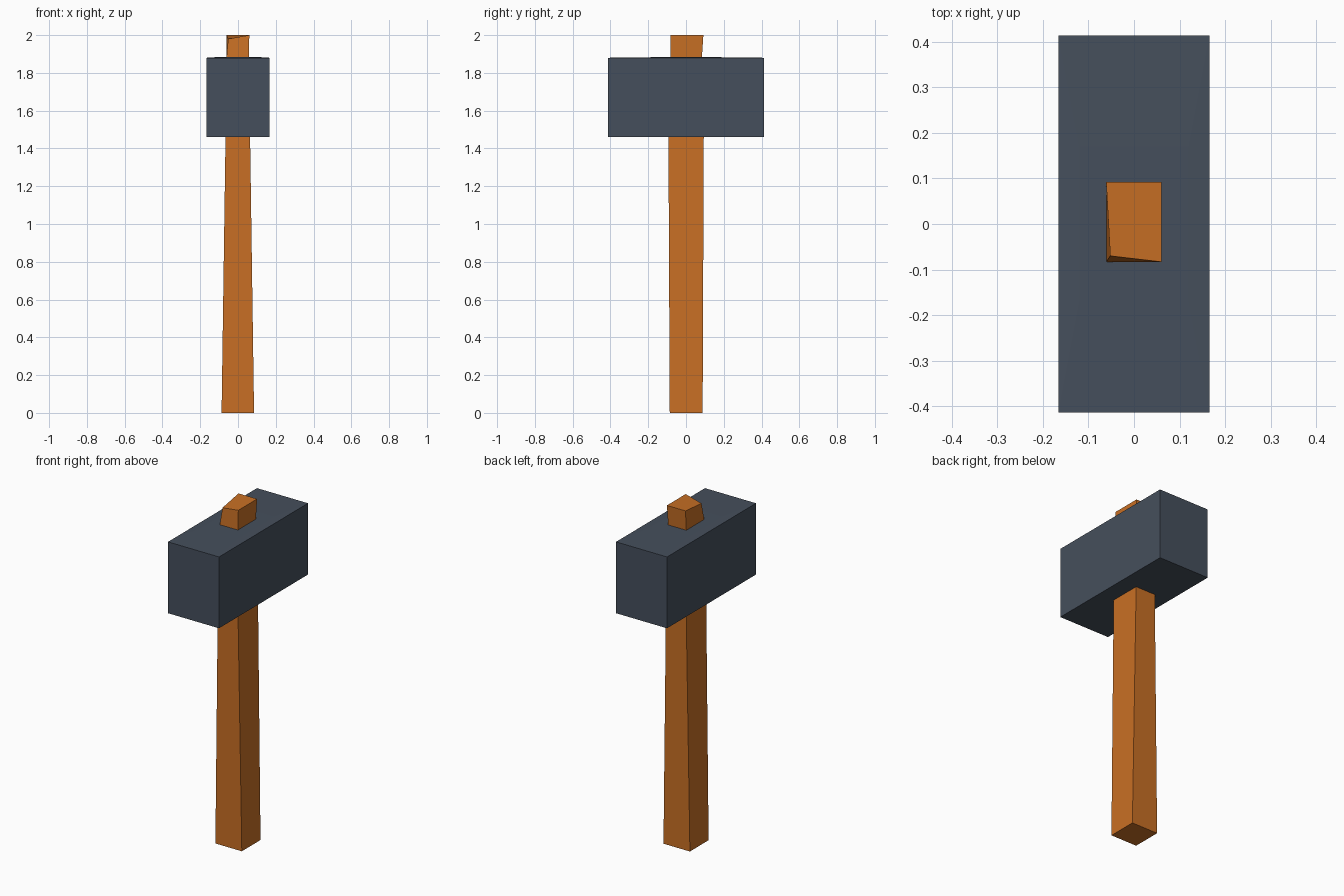
import bpy

if "Cube" in bpy.data.objects:
    bpy.data.objects.remove(bpy.data.objects["Cube"])


def material(name, color):
    m = bpy.data.materials.new(name)
    m.diffuse_color = color
    m.use_nodes = True
    m.node_tree.nodes["Principled BSDF"].inputs["Base Color"].default_value = m.diffuse_color
    return m


def ring(x0, x1, y0, y1, z):
    return [(x0, y0, z), (x1, y0, z), (x1, y1, z), (x0, y1, z)]


def loft(name, rings, mat):
    """Four-sided flat-faced solid through a stack of rings."""
    verts = [v for r in rings for v in r]
    n = len(rings)
    faces = [(3, 2, 1, 0), tuple(range(4 * n - 4, 4 * n))]
    for k in range(n - 1):
        for i in range(4):
            j = (i + 1) % 4
            faces.append((4 * k + i, 4 * k + j, 4 * k + 4 + j, 4 * k + 4 + i))
    me = bpy.data.meshes.new(name)
    me.from_pydata(verts, [], faces)
    me.materials.append(mat)
    ob = bpy.data.objects.new(name, me)
    bpy.context.collection.objects.link(ob)
    return ob


wood = material("wood", (0.58, 0.16, 0.018, 1))
iron = material("iron", (0.06, 0.078, 0.107, 1))

# Tapered handle, with one chipped corner at its top end
tip = ring(-0.061, 0.06, -0.083, 0.092, 2.0)
tip[0] = (-0.052, -0.07, 1.98)
loft("handle", [
    ring(-0.087, 0.085, -0.086, 0.088, 0),
    ring(-0.066, 0.064, -0.093, 0.094, 1.46),
    ring(-0.061, 0.057, -0.083, 0.084, 1.88),
    tip,
], wood)

# Block head, with a barely raised top around the handle
loft("hammer_head", [
    ring(-0.166, 0.166, -0.414, 0.414, 1.46),
    ring(-0.166, 0.166, -0.414, 0.414, 1.88),
    ring(-0.12, 0.12, -0.17, 0.17, 1.883),
], iron)
